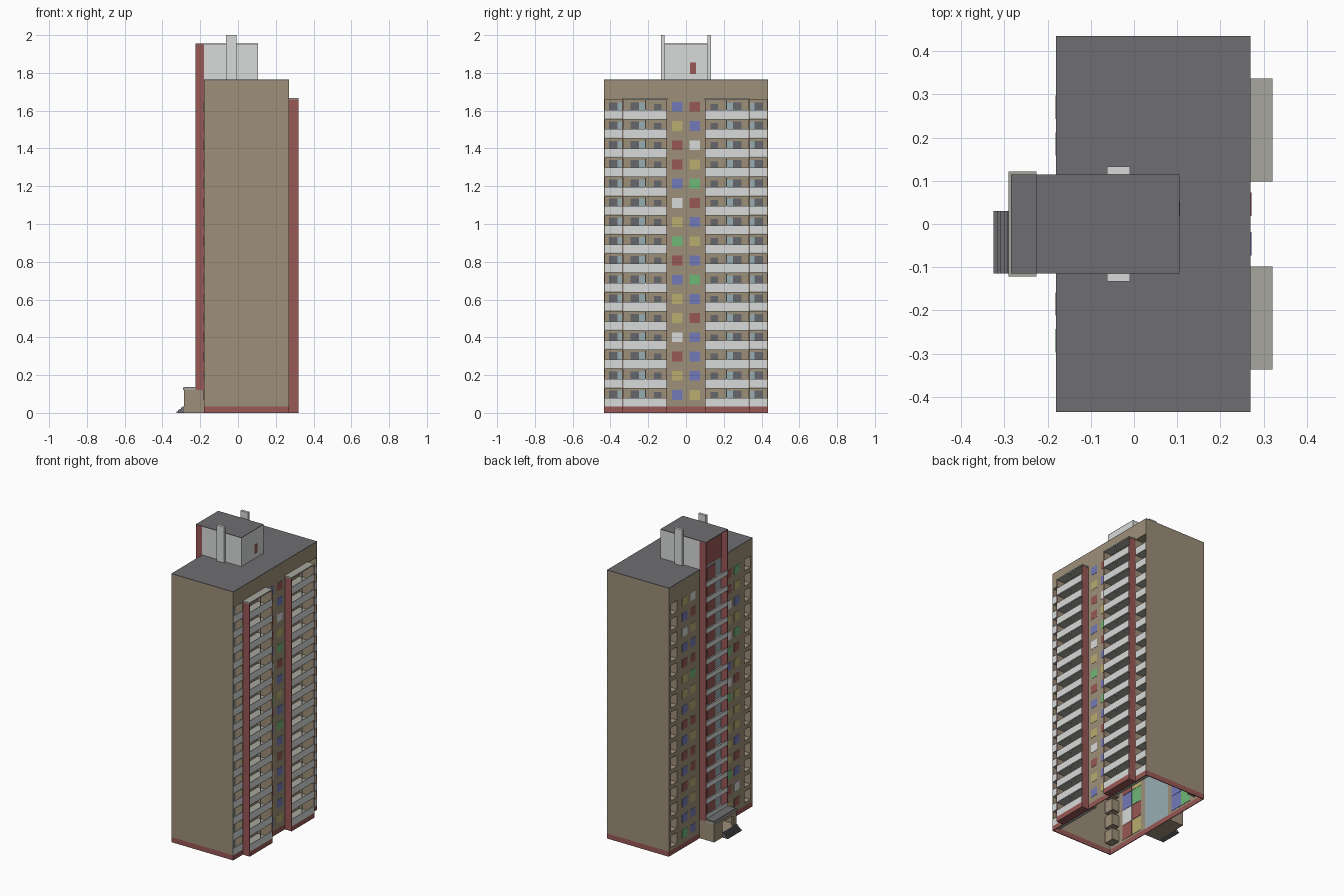
import bpy, bmesh, random

if "Cube" in bpy.data.objects:
    bpy.data.objects.remove(bpy.data.objects["Cube"])

random.seed(4)

COLORS = {  # sRGB 0-255
    "wall_brown": (158, 143, 121), "brick_red": (152, 88, 86), "pale_grey": (216, 219, 218),
    "roof_dark": (111, 109, 113), "pane_blue": (114, 122, 184), "pane_yellow": (184, 173, 111),
    "pane_green": (111, 184, 117), "glass": (152, 174, 180), "window_dark": (102, 103, 108),
    "concrete": (168, 167, 158)}
MATS = {}
for n, c in COLORS.items():
    m = bpy.data.materials.new(n)
    m.diffuse_color = [((v / 255 + 0.055) / 1.055) ** 2.4 for v in c] + [1]
    m.use_nodes = True
    m.node_tree.nodes["Principled BSDF"].inputs["Base Color"].default_value = m.diffuse_color
    MATS[n] = m
W, R, P, D, BL, YE, GR, GL, WD, CO = COLORS


def build(name, boxes):
    """One object from boxes (x0, x1, y0, y1, z0, z1, colour)."""
    bm = bmesh.new()
    used = []
    for x0, x1, y0, y1, z0, z1, col in boxes:
        if col not in used:
            used.append(col)
        vs = bmesh.ops.create_cube(bm, size=1)["verts"]
        for v in vs:
            v.co = (x1 if v.co.x > 0 else x0, y1 if v.co.y > 0 else y0, z1 if v.co.z > 0 else z0)
        for f in {f for v in vs for f in v.link_faces}:
            f.material_index = used.index(col)
    me = bpy.data.meshes.new(name)
    bm.to_mesh(me)
    bm.free()
    for col in used:
        me.materials.append(MATS[col])
    ob = bpy.data.objects.new(name, me)
    bpy.context.collection.objects.link(ob)


def both(b):
    """A box and its mirror image across y = 0."""
    x0, x1, y0, y1, z0, z1, c = b
    return [b, (x0, x1, -y1, -y0, z0, z1, c)]


FLOORS, STEP, BASE = 16, 0.1017, 0.033
TOP, HY, T = 1.765, 0.435, 0.005
XB, XF, XR, XP = -0.18, 0.27, 0.215, 0.32   # back, front, recess and projection planes
EAVE = BASE + FLOORS * STEP
levels = [BASE + i * STEP for i in range(FLOORS)]

# Main block: a hollow shell, open underneath
build("end_walls", both((XB, XF, HY - T, HY, BASE, TOP - 0.004, W)))
build("front_walls", both((XR - T, XR, 0.1, HY - T, BASE, EAVE, W))
      + [(XF - T, XF, -0.1, 0.1, BASE, EAVE, W), (XF - T, XF, -HY + T, HY - T, EAVE, TOP - 0.004, W),
         (XR - T, XF, -HY + T, HY - T, EAVE, EAVE + 0.004, W)]
      + both((XR - T, XF - T, 0.1 - T, 0.1, BASE, EAVE, W)))
build("main_roof", [(XB, XF, -HY, HY, TOP - 0.004, TOP, D)])
build("plinth", both((XB, XF, HY - T, HY, 0, BASE, R))
      + [(XB, XB + T, -HY + T, HY - T, 0, BASE, R), (XF - T, XF, -HY + T, HY - T, 0, BASE, R)]
      + both((XF, XP, 0.1, 0.335, 0, BASE, R)))

# Stair side wall with a column of recessed loggias near each end
Y0, Y1, DEEP = 0.35, 0.412, XB + 0.055
wall = both((XB, XB + T, 0.107, Y0, BASE, TOP - 0.004, W)) + both((XB, XB + T, Y1, HY - T, BASE, TOP - 0.004, W))
edges = [BASE] + [e for z in levels for e in (z + 0.02, z + 0.094)] + [TOP - 0.004]
for lo, hi in zip(edges[::2], edges[1::2]):
    wall += both((XB, XB + T, Y0, Y1, lo, hi, W))
niches = []
for z in levels:
    lo, hi = z + 0.02, z + 0.094
    niches += both((DEEP, DEEP + 0.003, Y0, Y1, lo, hi, W))
    for a, b, c, d in ((Y0 - 0.003, Y0, lo, hi), (Y1, Y1 + 0.003, lo, hi),
                       (Y0, Y1, lo - 0.003, lo), (Y0, Y1, hi, hi + 0.003)):
        niches += both((XB + T, DEEP + 0.003, a, b, c, d, W))
build("stair_side_wall", wall)
build("stair_side_niches", niches)

# Coloured windows on the stair side, with the coloured room panel behind each
panes, panels = [], []
for z in levels:
    c = z + 0.062
    for yc in (-0.27, -0.185, 0.185, 0.27):
        col = random.choice([BL, BL, R, R, YE, YE, GR, P])
        panes.append((XB - 0.0015, XB, yc - 0.027, yc + 0.027, c - 0.027, c + 0.027, col))
        panels.append((XB + T, XB + T + 0.002, yc - 0.042, yc + 0.042, c - 0.05, c + 0.05, col))
build("stair_side_windows", panes)
build("room_panels", panels)

# Balconies: slabs, pale rails, posts, glazing behind
slabs, rails, glazing = [], [], []
for z in levels:
    slabs += both((XR, XF, 0.1, HY - T, z - 0.005, z + 0.002, CO))
    slabs += both((XF, XP - 0.004, 0.104, 0.331, z - 0.005, z + 0.002, CO))
    rails += both((XP - 0.004, XP, 0.104, 0.331, z - 0.002, z + 0.045, P))
    rails += both((XF - 0.004, XF, 0.337, HY, z - 0.002, z + 0.045, P))
    for a, b, lo, hi, c in ((0.13, 0.17, 0.035, 0.078, WD), (0.218, 0.25, 0.004, 0.085, GL),
                            (0.25, 0.295, 0.035, 0.085, WD), (0.34, 0.362, 0.004, 0.085, GL),
                            (0.362, 0.408, 0.035, 0.085, WD)):
        glazing += both((XR, XR + 0.002, a, b, z + lo, z + hi, c))
build("balcony_slabs", slabs)
build("balcony_rails", rails)
build("balcony_glazing", glazing)
build("balcony_posts", both((XP - 0.008, XP - 0.004, 0.212, 0.216, BASE, EAVE, P)))
build("loggia_partitions", both((XR, XF, 0.333, 0.337, BASE, EAVE, W)))
# Projecting side walls: red outside, brown inside
build("balcony_side_walls", both((XF, XP, 0.1, 0.102, BASE, EAVE, R)) + both((XF, XP, 0.333, 0.335, BASE, EAVE, R))
      + both((XF, XP - 0.004, 0.102, 0.104, BASE, EAVE, W)) + both((XF, XP - 0.004, 0.331, 0.333, BASE, EAVE, W)))
build("balcony_roofs", both((XF, XP, 0.098, 0.337, EAVE, EAVE + 0.008, CO)))

# Coloured windows in the middle strip, top row first
KEY = {"b": BL, "r": R, "y": YE, "w": P, "g": GR}
rows = "br yb rw ry bg wr yb gy rb bg yb yr wb rb yb by".split()
panes = []
for z, row in zip(reversed(levels), rows):
    for yc, k in zip((-0.046, 0.046), row):
        c = z + 0.062
        panes.append((XF, XF + 0.0015, yc - 0.027, yc + 0.027, c - 0.026, c + 0.026, KEY[k]))
build("middle_windows", panes)

# Stair tower: red side walls, glazed back, landings, pale rails and red doors
XT, PT = -0.225, 1.955
build("stair_tower_walls", both((XT, XB, 0.107, 0.115, 0.12, PT - 0.004, R))
      + [(XB - 0.003, XB, -0.107, 0.107, TOP, PT - 0.004, R)])
build("stair_tower_glazing", [(XB, XB + T, -0.107, 0.107, BASE, TOP - 0.004, GL)])
landings, doors = [], []
for z in levels[1:] + [EAVE]:
    landings += [(XT + 0.004, XB, -0.107, 0.107, z - 0.005, z + 0.002, CO),
                 (XT, XT + 0.004, -0.107, 0.107, z - 0.005, z + 0.028, P)]
    doors.append((XB - 0.004, XB, -0.045, 0.045, z + 0.002, z + 0.088, R))
build("stair_landings", landings)
build("stair_doors", doors)

# Penthouse with its roof, door and two flues
build("penthouse", [(XB, 0.105, -0.115, 0.115, TOP, PT - 0.004, P)])
build("penthouse_roof", [(XT, 0.105, -0.115, 0.115, PT - 0.004, PT, D)])
build("penthouse_door", [(0.105, 0.1065, 0.02, 0.052, 1.795, 1.855, R)])
build("flues", both((-0.063, -0.009, 0.115, 0.133, TOP, 2.0, P)))

# Entrance porch: solid part, side wall, door, roof and steps
XE, FL = -0.285, 0.035
build("porch_walls", [(XE, XB, 0.03, 0.115, 0, 0.12, W), (XE, XB, -0.115, -0.107, 0, 0.12, W),
                      (XE, XB, -0.107, 0.03, 0, FL, W), (XE, XE + 0.01, -0.107, 0.03, 0.1, 0.12, W),
                      (XE, XE + 0.01, -0.107, -0.08, FL, 0.1, W)])
build("porch_door", [(XB - 0.008, XB, -0.07, 0.01, FL, 0.11, WD)])
build("porch_roof", [(-0.29, XT, -0.121, 0.121, 0.12, 0.134, CO), (XE, XT, -0.115, 0.115, 0.134, 0.138, D)])
build("porch_steps", [(-0.325 + 0.008 * i, XE, -0.115, 0.03, 0.007 * i, 0.007 * (i + 1), D) for i in range(5)])
